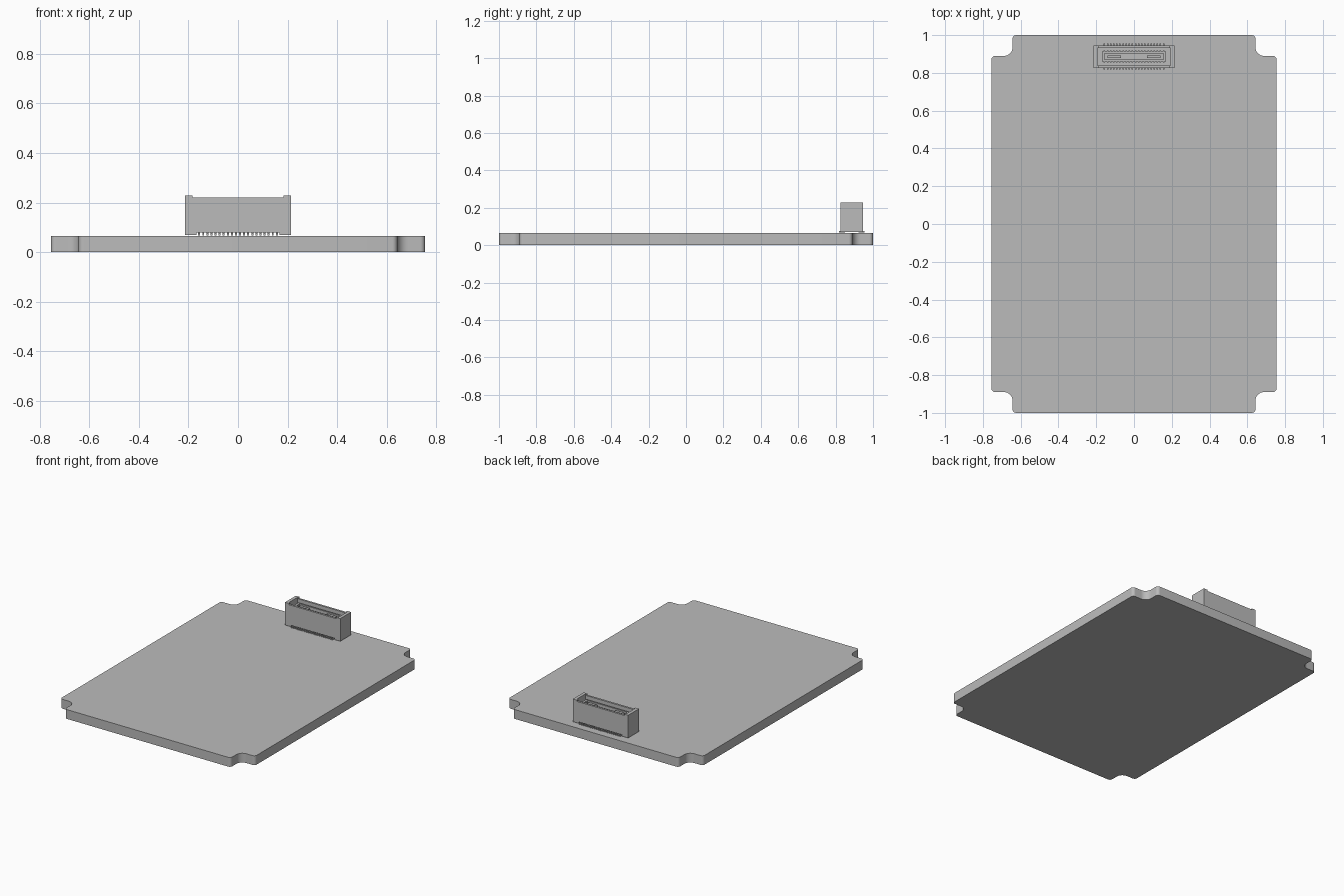
import bpy, bmesh, math

cube = bpy.data.objects.get("Cube")
if cube:
    bpy.data.objects.remove(cube, do_unlink=True)

grey = bpy.data.materials.new("plain_grey")
grey.use_nodes = True
GREY = (0.5, 0.5, 0.5, 1)
grey.diffuse_color = GREY
grey.node_tree.nodes["Principled BSDF"].inputs["Base Color"].default_value = GREY

CY = 0.886  # connector centre along y


def finish(name, bm, loc=(0, 0, 0)):
    bmesh.ops.recalc_face_normals(bm, faces=bm.faces)
    mesh = bpy.data.meshes.new(name)
    bm.to_mesh(mesh)
    bm.free()
    mesh.materials.append(grey)
    ob = bpy.data.objects.new(name, mesh)
    ob.location = loc
    bpy.context.collection.objects.link(ob)
    return ob


def add_box(bm, x0, x1, y0, y1, z0, z1):
    verts = bmesh.ops.create_cube(bm, size=1)["verts"]
    for v in verts:
        v.co.x = x1 if v.co.x > 0 else x0
        v.co.y = y1 if v.co.y > 0 else y0
        v.co.z = z1 if v.co.z > 0 else z0


def arc(cx, cy, r, start, end, steps=8):
    angles = [math.radians(start + (end - start) * i / steps) for i in range(steps + 1)]
    return [(cx + r * math.cos(a), cy + r * math.sin(a)) for a in angles]


# Board: rounded rectangle with a filleted notch at each corner
W, L, T = 0.755, 1.0, 0.065
NX, NY = 0.643, 0.89
R, F = 0.02, 0.045
corner = (arc(W - R, NY - R, R, 0, 90)
          + arc(NX + F, NY + F, F, 270, 180)
          + arc(NX - R, L - R, R, 0, 90))
outline = []
for sx, sy in ((1, 1), (-1, 1), (-1, -1), (1, -1)):
    pts = [(x * sx, y * sy) for x, y in corner]
    outline += pts if sx * sy > 0 else pts[::-1]
bm = bmesh.new()
base = bm.faces.new([bm.verts.new((x, y, 0)) for x, y in outline])
top = bmesh.ops.extrude_face_region(bm, geom=[base])["geom"]
bmesh.ops.translate(bm, vec=(0, 0, T), verts=[v for v in top if isinstance(v, bmesh.types.BMVert)])
board = finish("board", bm)
bpy.context.view_layer.objects.active = board
board.select_set(True)
bpy.ops.object.shade_smooth_by_angle(angle=math.radians(35))
board.select_set(False)

# Connector housing: nested rectangles (half x, half y, z) from the base,
# over the rim, down the well, up the tongue and into its slot
levels = [(0.214, 0.06, 0.08), (0.214, 0.06, 0.22), (0.192, 0.046, 0.22),
          (0.192, 0.046, 0.11), (0.17, 0.027, 0.11), (0.17, 0.027, 0.205),
          (0.155, 0.016, 0.205), (0.155, 0.016, 0.15)]
bm = bmesh.new()
rings = [[bm.verts.new((hx * sx, hy * sy, z))
          for sx, sy in ((1, 1), (-1, 1), (-1, -1), (1, -1))]
         for hx, hy, z in levels]
for a, b in zip(rings, rings[1:]):
    for i in range(4):
        j = (i + 1) % 4
        bm.faces.new((a[i], a[j], b[j], b[i]))
bm.faces.new(rings[0])
bm.faces.new(rings[-1])
finish("connector_housing", bm, (0, CY, 0))

# Raised U-shaped lips and low standoffs at both ends
lips, feet = bmesh.new(), bmesh.new()
for s in (-1, 1):
    add_box(lips, *sorted((s * 0.192, s * 0.214)), -0.06, 0.06, 0.22, 0.229)
    for t in (-1, 1):
        add_box(lips, *sorted((s * 0.184, s * 0.192)), *sorted((t * 0.046, t * 0.06)), 0.22, 0.229)
    add_box(feet, *sorted((s * 0.168, s * 0.214)), -0.06, 0.06, 0.07, 0.08)
finish("connector_end_lips", lips, (0, CY, 0))
finish("connector_standoffs", feet, (0, CY, 0))

# Two slim bars inside the tongue slot
bm = bmesh.new()
for s in (-1, 1):
    add_box(bm, *sorted((s * 0.07, s * 0.14)), -0.007, 0.007, 0.15, 0.2)
finish("connector_slot_bars", bm, (0, CY, 0))

# Rows of solder tails and contact strips on both long sides
tails, contacts = bmesh.new(), bmesh.new()
COUNT, PITCH, HALF = 20, 0.0165, 0.004
for i in range(COUNT):
    x = (i - (COUNT - 1) / 2) * PITCH
    for s in (-1, 1):
        add_box(tails, x - HALF, x + HALF, *sorted((s * 0.035, s * 0.069)), 0.068, 0.075)
        add_box(tails, x - HALF, x + HALF, *sorted((s * 0.035, s * 0.048)), 0.075, 0.08)
        add_box(contacts, x - HALF, x + HALF, *sorted((s * 0.027, s * 0.032)), 0.11, 0.2)
finish("solder_tails", tails, (0, CY, 0))
finish("contact_strips", contacts, (0, CY, 0))
